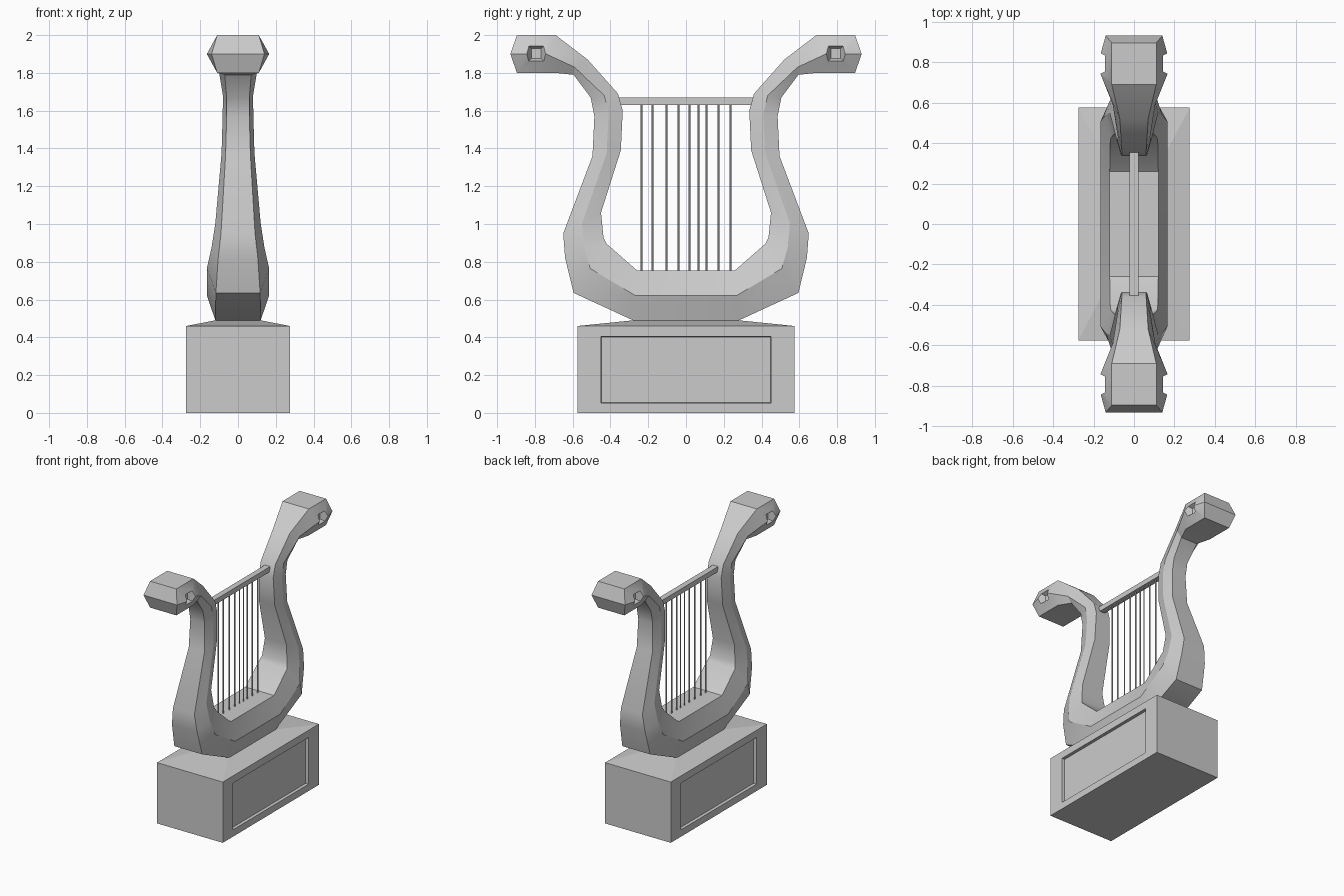
import bpy, bmesh
from mathutils import Matrix

if "Cube" in bpy.data.objects:
    bpy.data.objects.remove(bpy.data.objects["Cube"])


def finish(bm, name, smooth=None):
    bmesh.ops.recalc_face_normals(bm, faces=bm.faces[:])
    me = bpy.data.meshes.new(name)
    bm.to_mesh(me)
    bm.free()
    ob = bpy.data.objects.new(name, me)
    bpy.context.collection.objects.link(ob)
    bpy.ops.object.select_all(action='DESELECT')
    ob.select_set(True)
    bpy.context.view_layer.objects.active = ob
    if smooth:
        bpy.ops.object.shade_smooth_by_angle(angle=smooth)
    return ob


def ring(bm, pts):
    return [bm.verts.new(p) for p in pts]


def loft(bm, rings):
    for a, b in zip(rings, rings[1:]):
        n = len(a)
        for i in range(n):
            bm.faces.new((a[i], a[(i + 1) % n], b[(i + 1) % n], b[i]))


def rect(hx, hy, z):
    return [(-hx, -hy, z), (hx, -hy, z), (hx, hy, z), (-hx, hy, z)]


# pedestal with shallow hipped top and a recessed panel on each long side
bm = bmesh.new()
rings = [ring(bm, rect(.275, .575, 0)), ring(bm, rect(.275, .575, .46)),
         ring(bm, rect(.12, .28, .49))]
loft(bm, rings)
bm.faces.new(rings[0])
bm.faces.new(rings[-1])
bm.normal_update()
sides = [f for f in bm.faces if all(abs(abs(v.co.x) - .275) < 1e-4 for v in f.verts)
         and abs(f.normal.x) > .9]
for f in sides:
    s = 1 if f.calc_center_median().x > 0 else -1
    bmesh.ops.inset_region(bm, faces=[f], thickness=.05)
    for v in f.verts:
        v.co.y = .45 if v.co.y > 0 else -.45
        v.co.z = .405 if v.co.z > .23 else .052
    bmesh.ops.inset_region(bm, faces=[f], thickness=.003)
    for v in f.verts:
        v.co.x = s * .253
finish(bm, "pedestal")

# lyre frame stations: outer y,z / inner y,z / flat half width / ridge half width / ridge y
stations = [
    (.28, .49, .26, .755, .12, .165, None),
    (.595, .635, .42, .895, .117, .165, None),
    (.64, .82, .437, .93, .105, .14, None),
    (.65, .95, .45, 1.06, .09, .12, None),
    (.495, 1.36, .345, 1.39, .066, .087, None),
    (.485, 1.57, .335, 1.60, .06, .081, None),
    (.505, 1.67, .36, 1.69, .06, .08, None),
    (.595, 1.79, .52, 1.87, .07, .105, .59),
    (.69, 1.80, .69, 2.0, .11, .165, .74),
    (.895, 1.80, .895, 2.0, .11, .165, .84),
]
bm = bmesh.new()


def section(s, sy):
    oy, oz, iy, iz, fw, mw, my = s
    my = (oy + iy) / 2 if my is None else my
    mz = (oz + iz) / 2
    return ring(bm, [(-fw, sy * oy, oz), (fw, sy * oy, oz), (mw, sy * my, mz),
                     (fw, sy * iy, iz), (-fw, sy * iy, iz), (-mw, sy * my, mz)])


rings = [section(s, -1) for s in reversed(stations)] + [section(s, 1) for s in stations]
loft(bm, rings)
# folded end caps on both heads
for r, sy in ((rings[0], -1), (rings[-1], 1)):
    a, b = ring(bm, [(-.14, sy * .93, 1.9), (.14, sy * .93, 1.9)])
    for f in ((r[0], r[1], b, a), (r[4], r[3], b, a), (r[1], r[2], b),
              (r[2], r[3], b), (r[4], r[5], a), (r[5], r[0], a)):
        bm.faces.new(f)
frame = finish(bm, "lyre_frame")

# tapered square sockets cut into both sides of each head
bm = bmesh.new()
for sx in (-1, 1):
    for sy in (-1, 1):
        rs = [ring(bm, [(sx * x, sy * .793 + dy * h, 1.902 + dz * h)
                        for dy, dz in ((-1, -1), (1, -1), (1, 1), (-1, 1))])
              for x, h in ((.19, .062), (.115, .026))]
        loft(bm, rs)
        bm.faces.new(rs[0])
        bm.faces.new(rs[1])
cutter = finish(bm, "socket_cutter")
cutter.hide_render = True
mod = frame.modifiers.new("sockets", 'BOOLEAN')
mod.operation = 'DIFFERENCE'
mod.solver = 'EXACT'
mod.object = cutter
bpy.ops.object.select_all(action='DESELECT')
frame.select_set(True)
bpy.context.view_layer.objects.active = frame
bpy.ops.object.modifier_apply(modifier=mod.name)
bpy.ops.object.shade_smooth_by_angle(angle=.5)
bpy.data.objects.remove(cutter)

# crossbar
bm = bmesh.new()
bmesh.ops.create_cube(bm, size=1, matrix=Matrix.Translation((0, 0, 1.65))
                      @ Matrix.Diagonal((.044, .71, .038, 1)))
finish(bm, "crossbar")

# strings
bm = bmesh.new()
for y in (-.235, -.177, -.103, -.04, .018, .066, .108, .172, .235):
    bmesh.ops.create_cone(bm, cap_ends=True, segments=6, radius1=.005, radius2=.005,
                          depth=.9, matrix=Matrix.Translation((0, y, 1.195)))
finish(bm, "strings", .9)
